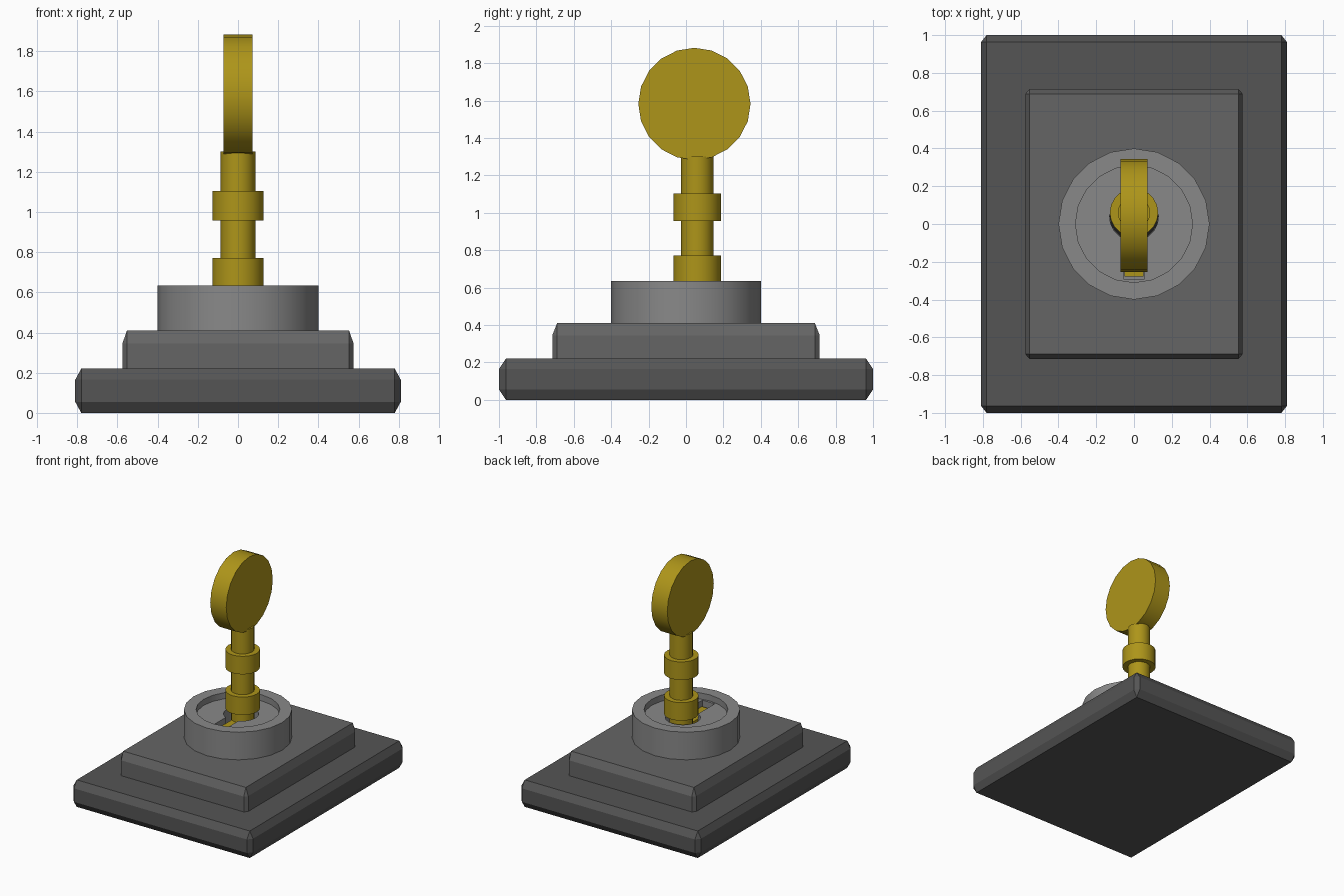
import bpy, bmesh, math
from mathutils import Matrix, Vector

if "Cube" in bpy.data.objects:
    bpy.data.objects.remove(bpy.data.objects["Cube"])


def material(name, r, g, b):
    m = bpy.data.materials.new(name)
    m.diffuse_color = (r, g, b, 1)
    m.use_nodes = True
    m.node_tree.nodes["Principled BSDF"].inputs["Base Color"].default_value = m.diffuse_color
    return m


GOLD = material("gold", 0.42, 0.30, 0.01)
DARK = material("dark_grey", 0.09, 0.09, 0.09)
MID = material("mid_grey", 0.13, 0.13, 0.13)
LIGHT = material("light_grey", 0.25, 0.25, 0.25)
BLACK = material("black", 0.01, 0.01, 0.01)


def finish(bm, name, mat, smooth=False):
    me = bpy.data.meshes.new(name)
    bmesh.ops.recalc_face_normals(bm, faces=bm.faces[:])
    bm.to_mesh(me)
    bm.free()
    me.materials.append(mat)
    ob = bpy.data.objects.new(name, me)
    bpy.context.collection.objects.link(ob)
    if smooth:
        smooth_sides(ob)
    return ob


def activate(ob):
    bpy.ops.object.select_all(action='DESELECT')
    ob.select_set(True)
    bpy.context.view_layer.objects.active = ob


def smooth_sides(ob):
    activate(ob)
    bpy.ops.object.shade_smooth_by_angle(angle=math.radians(30))


def box(name, lo, hi, mat, chamfer=None):
    """Box between two corners; chamfer gives the inset along x, y and z."""
    lo, hi = Vector(lo), Vector(hi)
    c = Vector(chamfer or (1, 1, 1))
    bm = bmesh.new()
    bmesh.ops.create_cube(bm, size=1)
    size = hi - lo
    bmesh.ops.scale(bm, verts=bm.verts, vec=[s / k for s, k in zip(size, c)])
    if chamfer:
        bmesh.ops.bevel(bm, geom=bm.edges[:], offset=1, segments=1,
                        affect='EDGES', profile=0.5)
    bmesh.ops.scale(bm, verts=bm.verts, vec=c)
    bmesh.ops.translate(bm, verts=bm.verts, vec=(lo + hi) / 2)
    return finish(bm, name, mat)


def lathe(name, profile, mat, y=0, sides=20):
    """Revolve (radius, z) points, running from the lower axis to the upper axis."""
    bm = bmesh.new()
    rings = []
    for r, z in profile:
        rings.append([bm.verts.new((r * math.sin(i * math.tau / sides),
                                    y + r * math.cos(i * math.tau / sides), z))
                      for i in range(sides)])
    for a, b in zip(rings, rings[1:]):
        for i in range(sides):
            j = (i + 1) % sides
            bm.faces.new((a[i], a[j], b[j], b[i]))
    bm.faces.new(rings[0])
    bm.faces.new(rings[-1])
    return finish(bm, name, mat, True)


def cut(target, cutter):
    mod = target.modifiers.new("cut", 'BOOLEAN')
    mod.operation = 'DIFFERENCE'
    mod.solver = 'EXACT'
    mod.object = cutter
    activate(target)
    bpy.ops.object.modifier_apply(modifier=mod.name)
    bpy.data.objects.remove(cutter)


# Stepped plinth
box("base", (-0.81, -1, 0), (0.81, 1, 0.22), DARK, (0.03, 0.037, 0.055))
box("upper_step", (-0.575, -0.715, 0.10), (0.575, 0.715, 0.41), MID,
    (0.022, 0.026, 0.065))

# Lock collar with a recessed face and a keyhole
collar = lathe("lock_collar", [(0.4, 0.40), (0.4, 0.635), (0.31, 0.635), (0.31, 0.585)],
               LIGHT)
cut(collar, lathe("hole_cutter", [(0.13, 0.43), (0.13, 0.7)], BLACK, 0.04))
cut(collar, box("slot_cutter", (-0.056, -0.29, 0.43), (0.056, 0.0, 0.7), BLACK))
smooth_sides(collar)

# Dark floor of the keyhole
lathe("keyhole_floor", [(0.129, 0.425), (0.129, 0.435)], BLACK, 0.04)

# Key stem, its two rings and the bit hidden in the slot
KEY_Y = 0.06
lathe("key_stem", [(0.086, 0.45), (0.086, 1.30)], GOLD, KEY_Y)
for name, z in (("key_lower_ring", 0.625), ("key_upper_ring", 0.957)):
    lathe(name, [(0.128, z), (0.128, z + 0.147)], GOLD, KEY_Y)
box("key_bit", (-0.05, -0.277, 0.45), (0.05, KEY_Y, 0.54), GOLD)

# Round key head, a disc facing sideways
head = lathe("key_head", [(0.3, -0.072), (0.3, 0.072)], GOLD)
head.data.transform(Matrix.Translation((0, 0.045, 1.582))
                    @ Matrix.Rotation(math.pi / 2, 4, 'Y'))
